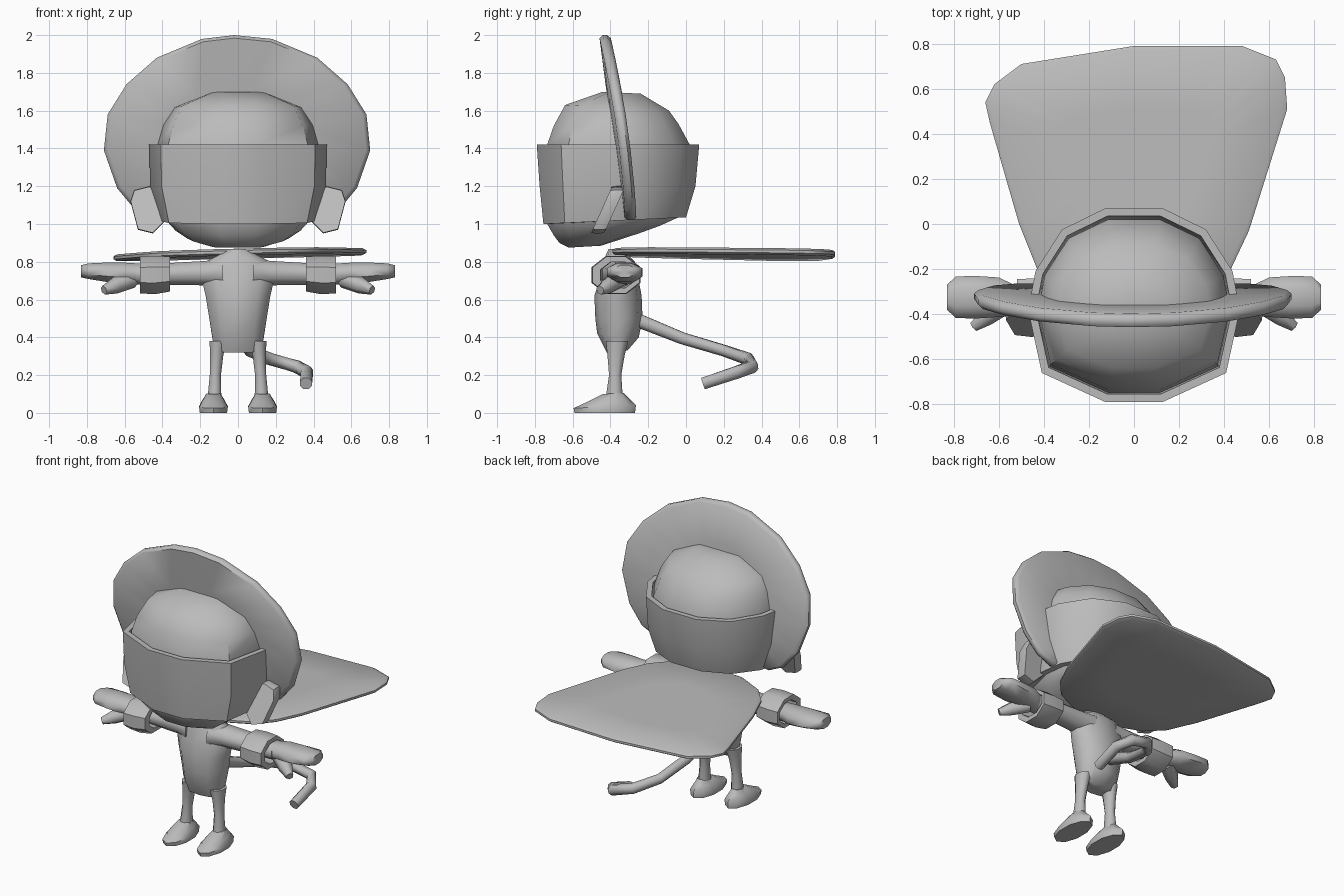
import bpy, bmesh, math
from mathutils import Vector

grey = bpy.data.materials.new("plain_grey")
grey.diffuse_color = (0.5, 0.5, 0.5, 1)


def loft(name, rings, closed=False, angle=50):
    """Skin a list of point rings; fan caps at the ends, or join last to first."""
    bm = bmesh.new()
    vr = [[bm.verts.new(p) for p in r] for r in rings]
    n = len(vr[0])
    pairs = list(zip(vr, vr[1:])) + ([(vr[-1], vr[0])] if closed else [])
    for a, b in pairs:
        for i in range(n):
            j = (i + 1) % n
            bm.faces.new((a[i], a[j], b[j], b[i]))
    if not closed:
        for r in (vr[0], vr[-1]):
            c = bm.verts.new(sum((v.co for v in r), Vector()) / n)
            for i in range(n):
                bm.faces.new((r[i], r[(i + 1) % n], c))
    bmesh.ops.recalc_face_normals(bm, faces=bm.faces)
    me = bpy.data.meshes.new(name)
    bm.to_mesh(me)
    bm.free()
    for p in me.polygons:
        p.use_smooth = True
    me.set_sharp_from_angle(angle=math.radians(angle))
    me.materials.append(grey)
    ob = bpy.data.objects.new(name, me)
    bpy.context.collection.objects.link(ob)
    return ob


def oval(n):
    return [(math.cos(t), math.sin(t)) for t in
            (2 * math.pi * (i + 0.5) / n for i in range(n))]


def level(plan, z_front, z_back, rx, y_front, y_back, cx=0):
    """Roughly horizontal ring that may slope from front to back."""
    return [Vector((cx + rx * u, (y_front + y_back) / 2 + (y_back - y_front) / 2 * v,
                    z_front + (z_back - z_front) * (v + 1) / 2)) for u, v in plan]


def tube_rings(path, n=8):
    """Rings (x, y, z, radius) square to a path."""
    pts = [Vector(p[:3]) for p in path]
    out = []
    for i, p in enumerate(pts):
        d = (pts[min(i + 1, len(pts) - 1)] - pts[max(i - 1, 0)]).normalized()
        u = d.cross(Vector((0, 0, 1))).normalized()
        v = d.cross(u)
        out.append([p + (u * a + v * b) * path[i][3] for a, b in oval(n)])
    return out


def plate(name, outline, place, thick):
    """Thin plate with softened rim; place(a, b, offset) gives the 3D point."""
    ca = sum(p[0] for p in outline) / len(outline)
    cb = sum(p[1] for p in outline) / len(outline)
    rings = []
    for s, t in ((0.5, -1), (0.97, -1), (1, -0.4), (1, 0.4), (0.97, 1), (0.5, 1)):
        rings.append([place(ca + (a - ca) * s, cb + (b - cb) * s, t * thick / 2)
                      for a, b in outline])
    return loft(name, rings)


# Head and the band around it share one twelve-sided plan
half = [(0.27, -1), (0.87, -0.7), (1, -0.05), (0.93, 0.35), (0.68, 0.78), (0.27, 1)]
plan = half + [(-x, y) for x, y in reversed(half)]

loft("head", [level(plan, *r) for r in (
    (0.875, 0.885, 0.14, -0.62, -0.45),
    (0.90, 0.95, 0.27, -0.67, -0.25),
    (0.94, 0.99, 0.33, -0.70, -0.14),
    (1.00, 1.04, 0.38, -0.735, -0.03),
    (1.20, 1.20, 0.43, -0.76, 0.02),
    (1.42, 1.42, 0.425, -0.735, 0.02),
    (1.52, 1.53, 0.395, -0.70, -0.04),
    (1.63, 1.60, 0.34, -0.64, -0.09),
    (1.70, 1.69, 0.15, -0.44, -0.24))])

loft("head_band", [level(plan, *r) for r in (
    (1.00, 1.035, 0.42, -0.755, 0.00),
    (1.20, 1.20, 0.465, -0.775, 0.05),
    (1.42, 1.42, 0.47, -0.79, 0.07),
    (1.42, 1.42, 0.435, -0.755, 0.035),
    (1.20, 1.20, 0.43, -0.74, 0.02),
    (1.00, 1.035, 0.38, -0.72, -0.03))], closed=True, angle=40)

# Large upright fan rising behind the face
right = [(0.18, 1.98), (0.42, 1.88), (0.58, 1.74), (0.68, 1.58), (0.70, 1.39),
         (0.63, 1.19), (0.53, 1.07), (0.42, 1.02), (0.2, 1.1)]
fan = [(-0.02, 2.0)] + right + [(-x - 0.01, z) for x, z in reversed(right)]
plate("head_fan", fan, lambda x, z, t: Vector(
    (x, -0.43 + 0.13 * (2 - z) + 0.06 * x * x + t, z)), 0.06)

# Cape spread out backwards
cape = [(0, 0.79), (0.48, 0.79), (0.63, 0.73), (0.67, 0.65), (0.68, 0.51),
        (0.51, -0.03), (0.43, -0.2), (0.33, -0.31), (0.15, -0.39),
        (-0.15, -0.39), (-0.33, -0.31), (-0.43, -0.2), (-0.51, 0), (-0.64, 0.45),
        (-0.66, 0.54), (-0.62, 0.62), (-0.50, 0.71)]
plate("cape", cape, lambda x, y, t: Vector(
    (x, y, 0.852 - 0.016 * (y + 0.4) + 0.025 * x + t)), 0.036)

# Torso
loft("torso", [level(oval(10), *r) for r in (
    (0.32, 0.33, 0.13, -0.42, -0.31),
    (0.42, 0.40, 0.145, -0.47, -0.25),
    (0.50, 0.50, 0.16, -0.48, -0.23),
    (0.62, 0.62, 0.18, -0.485, -0.235),
    (0.70, 0.70, 0.20, -0.46, -0.25),
    (0.80, 0.80, 0.18, -0.44, -0.27),
    (0.868, 0.868, 0.04, -0.41, -0.34))], angle=60)

# Tail with a hooked tip
loft("tail", tube_rings([
    (0, -0.28, 0.50, 0.04), (0.01, -0.02, 0.395, 0.034), (0.06, 0.20, 0.33, 0.032),
    (0.17, 0.33, 0.285, 0.034), (0.31, 0.35, 0.245, 0.036), (0.365, 0.27, 0.215, 0.036),
    (0.36, 0.09, 0.155, 0.034)]), angle=60)

for s, side in ((1, "right"), (-1, "left")):
    def across(x, y, z, ry, rz, n=8):
        return [Vector((s * x, y + ry * u, z + rz * v)) for u, v in oval(n)]

    def limb(name, rows, closed=False, angle=60):
        return loft(side + "_" + name, [across(*r) for r in rows], closed, angle)

    # Arm, cuff and mitten hand
    limb("arm", [(0.08, -0.36, 0.74, 0.10, 0.085), (0.17, -0.35, 0.74, 0.085, 0.07),
                 (0.38, -0.34, 0.735, 0.08, 0.062), (0.54, -0.34, 0.735, 0.075, 0.058)])
    limb("cuff", [(0.36, -0.37, 0.735, 0.13, 0.10), (0.44, -0.37, 0.73, 0.14, 0.11),
                  (0.52, -0.37, 0.73, 0.135, 0.105), (0.52, -0.36, 0.73, 0.10, 0.075),
                  (0.36, -0.36, 0.735, 0.09, 0.07)], True, 40)
    limb("hand", [(0.52, -0.34, 0.735, 0.07, 0.06), (0.60, -0.325, 0.74, 0.095, 0.06),
                  (0.70, -0.325, 0.745, 0.102, 0.055), (0.79, -0.325, 0.75, 0.10, 0.045),
                  (0.83, -0.325, 0.75, 0.06, 0.035)])
    loft(side + "_thumb", tube_rings([
        (s * 0.56, -0.35, 0.71, 0.05), (s * 0.65, -0.41, 0.675, 0.045),
        (s * 0.71, -0.455, 0.65, 0.025)], 6), angle=60)

    # Flat lobe below the fan
    lobe = [(0.43, 1.18), (0.47, 1.20), (0.55, 1.18), (0.57, 1.12), (0.53, 0.97),
            (0.45, 0.95), (0.39, 1.01)]
    plate(side + "_ear", lobe, lambda x, z, t: Vector(
        (s * x, -0.365 - (1.18 - z) * 0.45 + t, z)), 0.07)

    # Leg and foot
    loft(side + "_leg", [level(oval(8), *r, cx=s * c) for c, r in (
        (0.105, (0.38, 0.38, 0.05, -0.43, -0.30)),
        (0.112, (0.31, 0.31, 0.038, -0.42, -0.32)),
        (0.12, (0.20, 0.20, 0.032, -0.41, -0.34)),
        (0.125, (0.07, 0.07, 0.04, -0.43, -0.33)))], angle=60)
    loft(side + "_foot", [level(oval(10), *r, cx=s * 0.13) for r in (
        (0, 0, 0.076, -0.59, -0.27),
        (0.025, 0.04, 0.08, -0.595, -0.265),
        (0.055, 0.075, 0.062, -0.53, -0.30),
        (0.10, 0.105, 0.038, -0.44, -0.33))])
